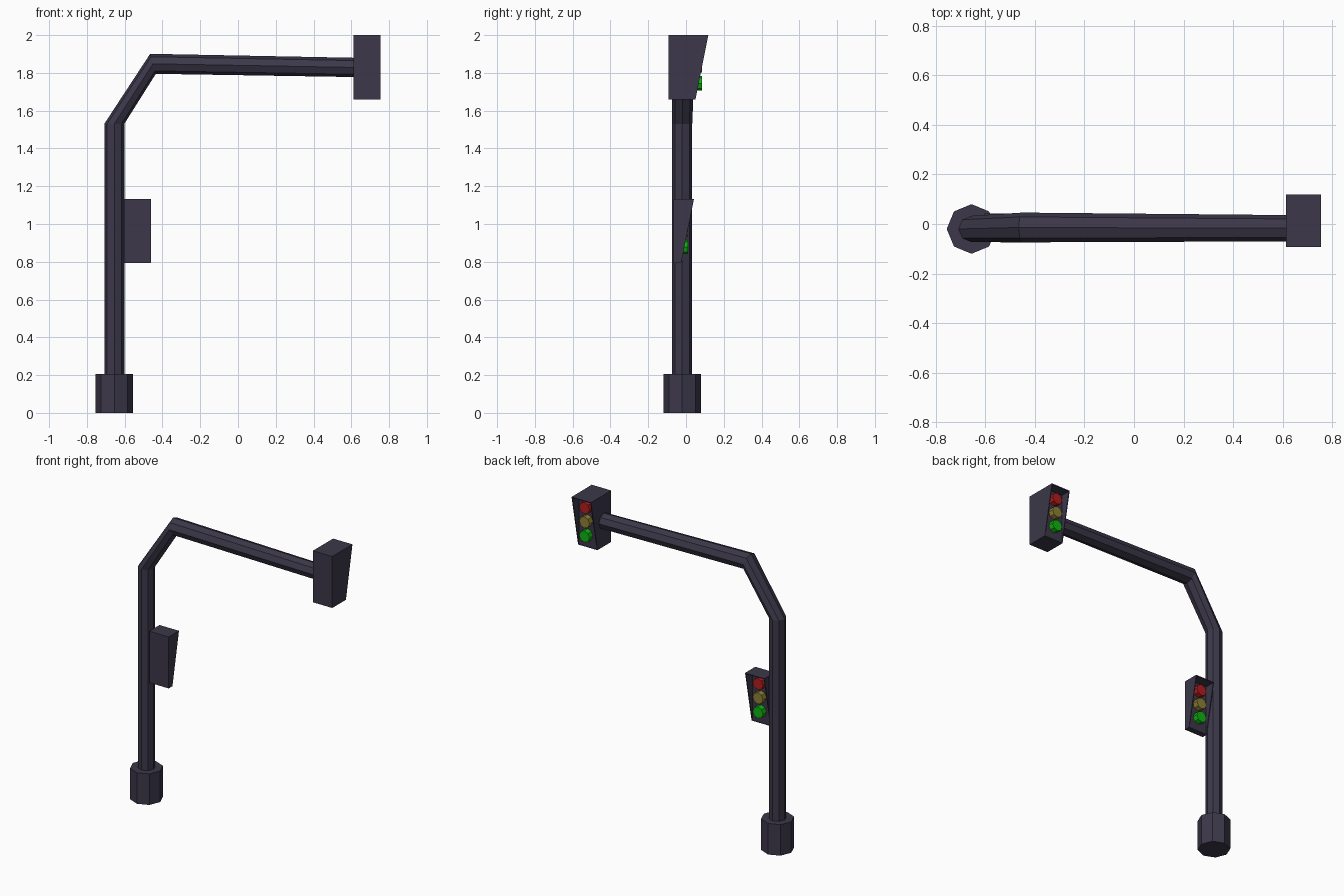
import bpy, bmesh
from math import cos, sin, pi, radians
from mathutils import Vector

if "Cube" in bpy.data.objects:
    bpy.data.objects.remove(bpy.data.objects["Cube"])


def material(name, rgb):
    m = bpy.data.materials.new(name)
    m.diffuse_color = (*rgb, 1)
    m.use_nodes = True
    m.node_tree.nodes["Principled BSDF"].inputs["Base Color"].default_value = m.diffuse_color
    return m


DARK = material("dark_metal", (0.045, 0.039, 0.068))
LIGHTS = [("green", material("green_light", (0.005, 0.45, 0.005))),
          ("yellow", material("yellow_light", (0.27, 0.22, 0.035))),
          ("red", material("red_light", (0.45, 0.013, 0.013)))]


def finish(bm, name, mat):
    bmesh.ops.recalc_face_normals(bm, faces=bm.faces)
    me = bpy.data.meshes.new(name)
    bm.to_mesh(me)
    bm.free()
    me.materials.append(mat)
    ob = bpy.data.objects.new(name, me)
    bpy.context.collection.objects.link(ob)
    return ob


def tube(name, rings, mat, sides=8):
    """Skin rings given as (centre, half axis u, half axis v)."""
    bm = bmesh.new()
    loops = []
    for c, u, v in rings:
        c, u, v = Vector(c), Vector(u), Vector(v)
        loops.append([bm.verts.new(c + u * cos(2 * pi * i / sides) + v * sin(2 * pi * i / sides))
                      for i in range(sides)])
    for a, b in zip(loops, loops[1:]):
        for i in range(sides):
            j = (i + 1) % sides
            bm.faces.new((a[i], a[j], b[j], b[i]))
    bm.faces.new(loops[0])
    bm.faces.new(loops[-1])
    return finish(bm, name, mat)


def signal(name, x, z, y_back, y_front, width=0.142, height=0.34, visor=0.068):
    # housing with a slanted hood around a recessed upright panel
    bm = bmesh.new()
    profile = [(y_back, z), (y_front, z), (y_front + visor, z + height), (y_back, z + height)]
    left = [bm.verts.new((x - width / 2, py, pz)) for py, pz in profile]
    right = [bm.verts.new((x + width / 2, py, pz)) for py, pz in profile]
    bm.faces.new(left)
    bm.faces.new(right)
    sides = [bm.faces.new((left[i], left[(i + 1) % 4], right[(i + 1) % 4], right[i]))
             for i in range(4)]
    bmesh.ops.recalc_face_normals(bm, faces=bm.faces)
    front = sides[1]
    bmesh.ops.inset_region(bm, faces=[front], thickness=0.008)
    panel = bmesh.ops.extrude_face_region(bm, geom=[front])["geom"]
    for v in panel:
        if isinstance(v, bmesh.types.BMVert):
            v.co.y = y_front
    if front.is_valid:
        bmesh.ops.delete(bm, geom=[front], context='FACES_ONLY')
    finish(bm, name + "_housing", DARK)
    # three lamps stacked on the panel
    r = 0.038
    for i, (colour, mat) in enumerate(LIGHTS):
        zc = z + 0.085 + 0.094 * i
        tube(f"{name}_{colour}_lamp",
             [((x, y_front + d, zc), (r, 0, 0), (0, 0, r)) for d in (-0.01, 0.036)], mat)


# foot
PX, PY = -0.655, -0.02
tube("base", [((PX, PY, z), (0.1, 0, 0), (0, 0.1, 0)) for z in (0, 0.205)], DARK)

# pole bending into the overhead arm
tube("pole_and_arm", [
    ((PX, PY, 0.2), (-0.053, 0, 0), (0, 0.053, 0)),
    ((PX, PY, 1.53), (-0.053, 0, 0), (0, 0.053, 0)),
    ((-0.45, -0.014, 1.848), (-0.015, 0, 0.053), (0, 0.06, 0)),
    ((0.615, -0.017, 1.829), (0, 0, 0.051), (0, 0.053, 0)),
], DARK)

# overhead and pole-mounted signals
signal("overhead_signal", 0.683, 1.66, -0.093, 0.05)
signal("pole_signal", -0.532, 0.793, -0.065, -0.026)
